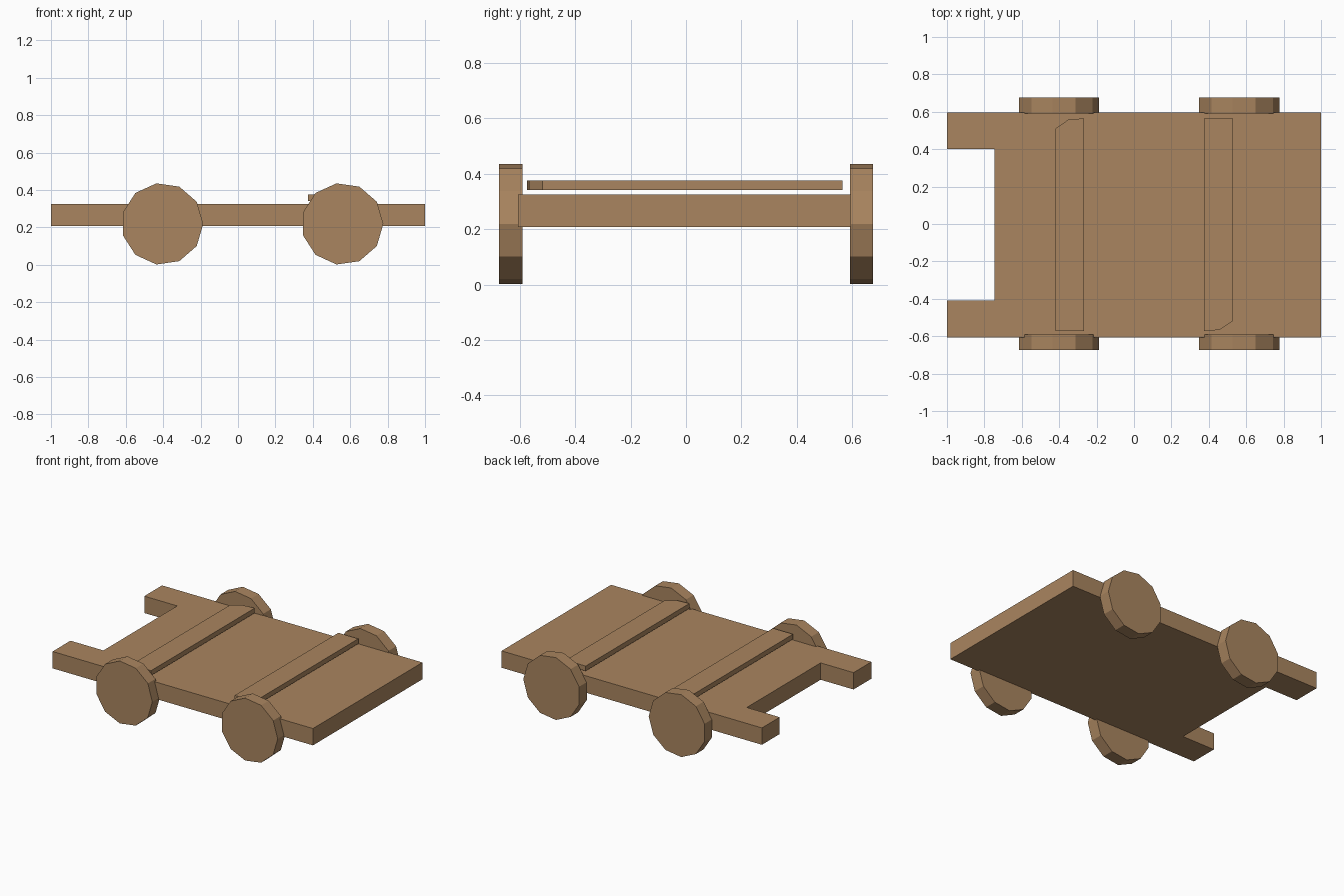
import bpy
import bmesh
from math import cos, sin, tau
from mathutils import Vector

cube = bpy.data.objects.get("Cube")
if cube:
    bpy.data.objects.remove(cube, do_unlink=True)

wood = bpy.data.materials.new("brown_wood")
wood.use_nodes = True
wood.diffuse_color = (0.40, 0.235, 0.115, 1)
wood.node_tree.nodes["Principled BSDF"].inputs["Base Color"].default_value = wood.diffuse_color


def extrude_outline(name, points, direction):
    """Solid made by sweeping a flat outline along a direction."""
    bm = bmesh.new()
    face = bm.faces.new([bm.verts.new(p) for p in points])
    result = bmesh.ops.extrude_face_region(bm, geom=[face], use_keep_orig=True)
    moved = [g for g in result["geom"] if isinstance(g, bmesh.types.BMVert)]
    bmesh.ops.translate(bm, verts=moved, vec=Vector(direction))
    bmesh.ops.recalc_face_normals(bm, faces=bm.faces)
    mesh = bpy.data.meshes.new(name)
    bm.to_mesh(mesh)
    bm.free()
    mesh.materials.append(wood)
    obj = bpy.data.objects.new(name, mesh)
    bpy.context.collection.objects.link(obj)
    return obj


# Flat deck with a notch cut into its left-hand end
deck = [(-1, -0.606), (1, -0.606), (1, 0.595), (-1, 0.595),
        (-1, 0.40), (-0.747, 0.40), (-0.747, -0.41), (-1, -0.41)]
extrude_outline("deck", [(x, y, 0.208) for x, y in deck], (0, 0, 0.117))

# Cross planks, each with one clipped corner, turned half round from each other
plank = [(-0.077, -0.569), (0.077, -0.569), (0.077, 0.569),
         (-0.007, 0.562), (-0.077, 0.514)]
for name, cx, turn in (("right_plank", -0.344, 1), ("left_plank", 0.452, -1)):
    outline = [(cx + turn * x, turn * y - 0.004, 0.341) for x, y in plank]
    extrude_outline(name, outline, (0, 0, 0.034))

# Four eleven-sided wheels
RADIUS, SIDES = 0.219, 11
for end, cx in (("right", -0.405), ("left", 0.558)):
    for side, y in (("front", -0.674), ("back", 0.591)):
        rim = [(cx + RADIUS * cos(tau * i / SIDES), y,
                RADIUS + RADIUS * sin(tau * i / SIDES)) for i in range(SIDES)]
        extrude_outline(f"{side}_{end}_wheel", rim, (0, 0.084, 0))
